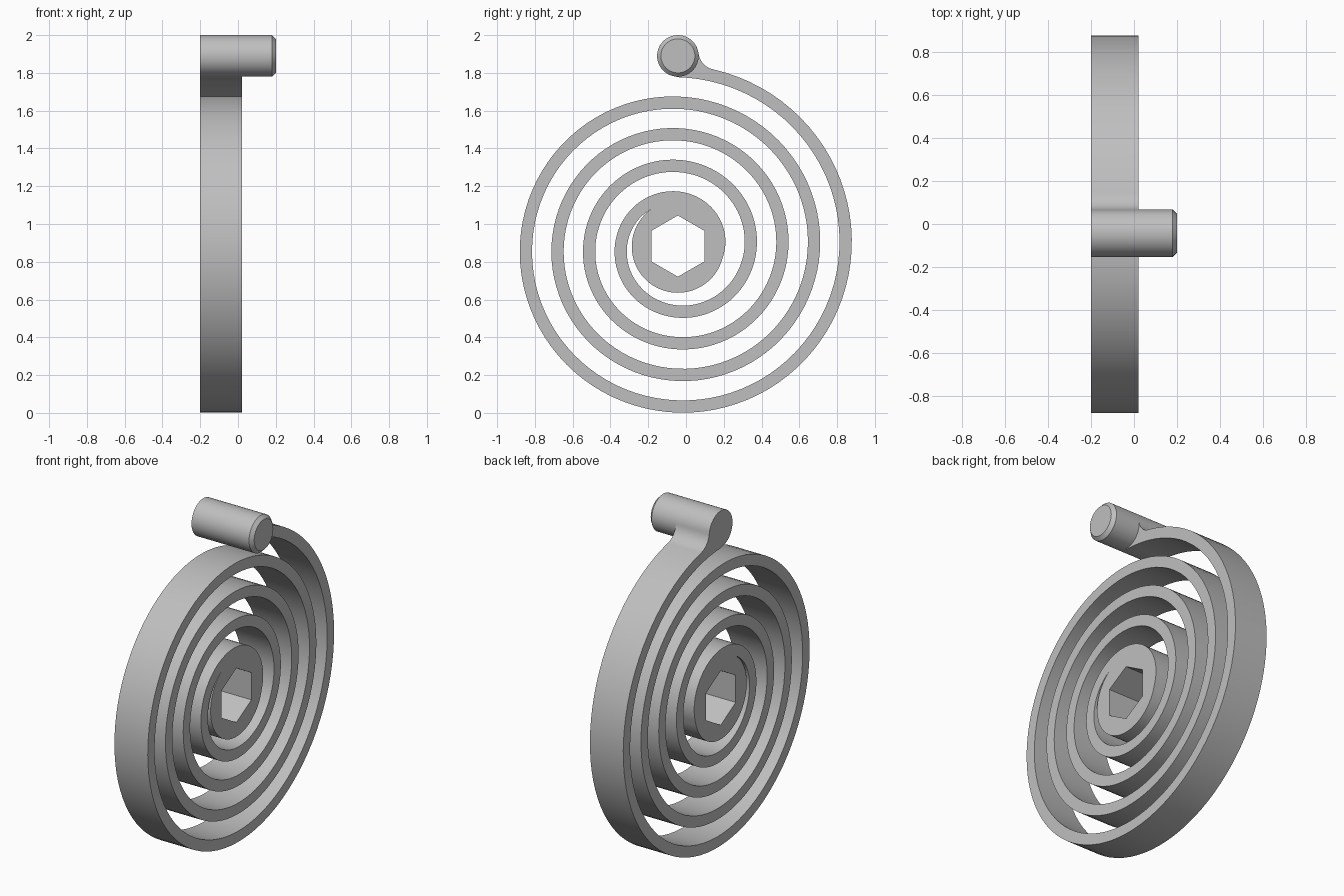
import bpy, bmesh, math
from math import sin, cos, radians, degrees, pi

if "Cube" in bpy.data.objects:
    bpy.data.objects.remove(bpy.data.objects["Cube"])

CY, CZ = -0.043, 0.88          # spiral centre
PZ, PR = 1.89, 0.11            # pin centre height and radius
X0, X1, X2 = -0.20, 0.02, 0.20  # strip back, strip front, pin tip
R0, PITCH, THICK, HUB, FIL = 0.9205, 0.1675, 0.065, 0.244, 0.10

steel = bpy.data.materials.new("steel grey")
steel.diffuse_color = (0.52, 0.52, 0.52, 1)
steel.use_nodes = True
steel.node_tree.nodes["Principled BSDF"].inputs["Base Color"].default_value = steel.diffuse_color


def radius(deg):
    return R0 + PITCH * deg / 360


def polar(r, deg, y=CY, z=CZ):
    return (y + r * cos(radians(deg)), z + r * sin(radians(deg)))


def sweep(a, b, step):
    n = max(2, round(abs(b - a) / step))
    return [a + (b - a) * i / n for i in range(n + 1)]


def finish(name, bm):
    bmesh.ops.recalc_face_normals(bm, faces=bm.faces)
    mesh = bpy.data.meshes.new(name)
    bm.to_mesh(mesh)
    bm.free()
    mesh.materials.append(steel)
    ob = bpy.data.objects.new(name, mesh)
    bpy.context.collection.objects.link(ob)
    bpy.ops.object.select_all(action='DESELECT')
    ob.select_set(True)
    bpy.context.view_layer.objects.active = ob
    bpy.ops.object.shade_smooth_by_angle(angle=radians(30))


# Fillet between the pin and the outer end of the strip
D = PZ - CZ
ro = radius(78.6) + FIL
fil_ang = 90 - degrees(math.acos((ro**2 + D**2 - (PR + FIL)**2) / (2 * ro * D)))
fy, fz = polar(ro, fil_ang)
to_pin = degrees(math.atan2(PZ - fz, CY - fy)) % 360

# Angles where the strip's outer and inner edges meet the round hub
hub_out = (HUB - R0) / PITCH * 360
hub_in = (HUB + THICK - R0) / PITCH * 360

# One closed outline: pin eye, fillet, outer edge, hub, inner edge
outline = [polar(PR, a, CY, PZ) for a in sweep(265, to_pin - 180, 6)]
outline += [polar(FIL, a, fy, fz) for a in sweep(to_pin, fil_ang + 180, 6)][1:-1]
outline += [polar(radius(a), a) for a in sweep(fil_ang, hub_out, 4)]
outline += [polar(HUB, a) for a in sweep(hub_out, hub_in - 360, 4)][1:]
outline += [polar(radius(a) - THICK, a) for a in sweep(hub_in, 90, 4)][1:]
hexagon = [polar(0.162, 30 + 60 * i, CY, 0.883) for i in range(6)]

# Spiral spring with hexagonal socket
bm = bmesh.new()
edges = []
for loop in (outline, hexagon):
    vs = [bm.verts.new((X0, y, z)) for y, z in loop]
    edges += [bm.edges.new((vs[i - 1], vs[i])) for i in range(len(vs))]
bmesh.ops.triangle_fill(bm, use_beauty=True, use_dissolve=False, edges=edges)
ext = bmesh.ops.extrude_face_region(bm, geom=bm.faces[:], use_keep_orig=True)
moved = [g for g in ext["geom"] if isinstance(g, bmesh.types.BMVert)]
bmesh.ops.translate(bm, verts=moved, vec=(X1 - X0, 0, 0))
finish("spiral_spring", bm)

# Pin with chamfered tip
bm = bmesh.new()
N = 64
rings = [[bm.verts.new((x, *polar(r, 360 * i / N, CY, PZ))) for i in range(N)]
         for x, r in ((X1, PR), (X2 - 0.02, PR), (X2, PR - 0.02))]
for a, b in zip(rings, rings[1:]):
    for i in range(N):
        bm.faces.new((a[i - 1], a[i], b[i], b[i - 1]))
bm.faces.new(rings[0])
bm.faces.new(rings[-1])
finish("pin", bm)
